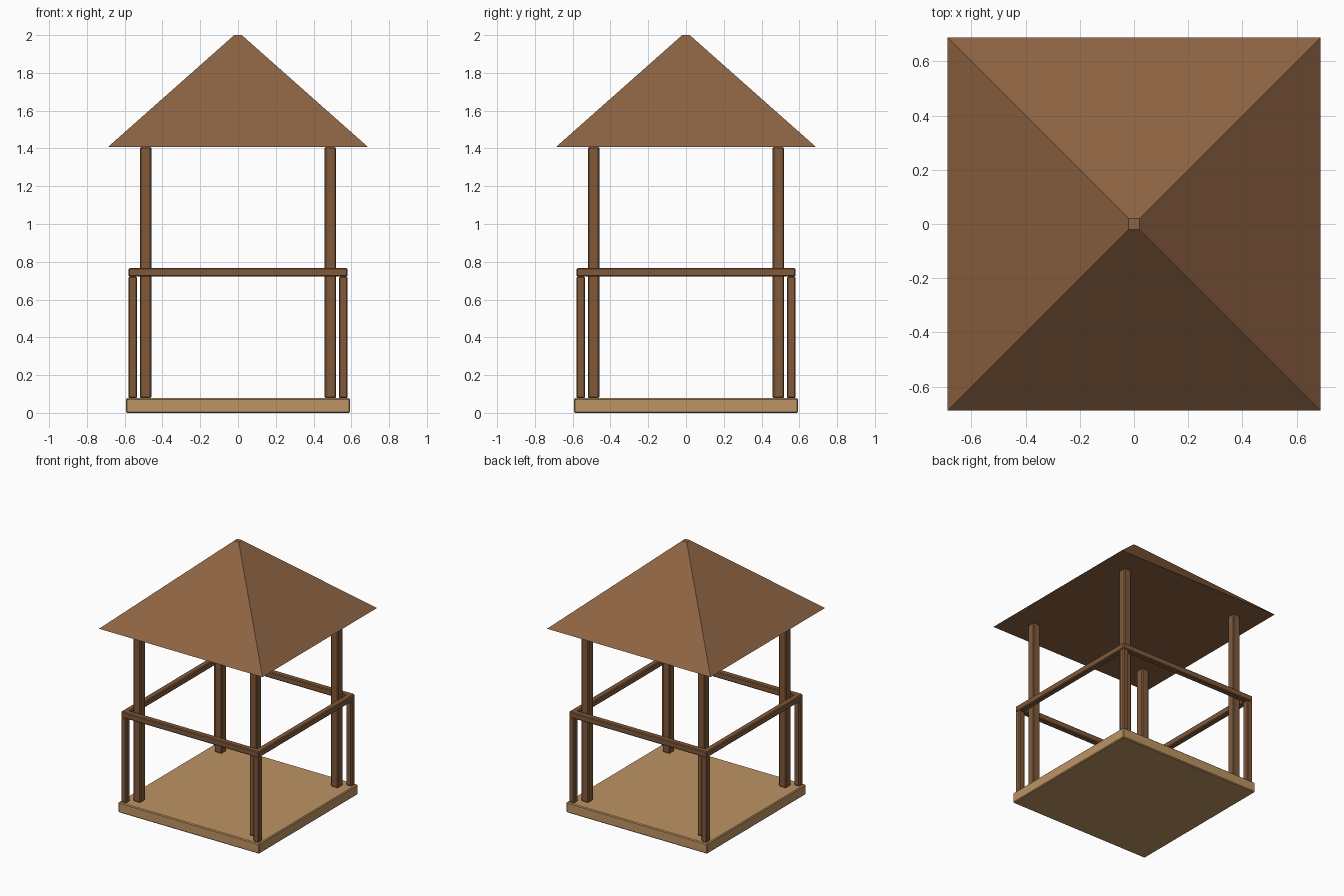
import bpy, bmesh

if "Cube" in bpy.data.objects:
    bpy.data.objects.remove(bpy.data.objects["Cube"])


def material(name, rgb):
    m = bpy.data.materials.new(name)
    m.diffuse_color = (*rgb, 1)
    m.use_nodes = True
    m.node_tree.nodes["Principled BSDF"].inputs["Base Color"].default_value = m.diffuse_color
    return m


FLOOR = material("light_wood", (0.515, 0.296, 0.125))
POST = material("dark_wood", (0.216, 0.102, 0.044))
ROOF = material("roof_brown", (0.27, 0.125, 0.055))


def finish(bm, name, mat, bevel):
    bmesh.ops.recalc_face_normals(bm, faces=bm.faces)
    if bevel:
        bmesh.ops.bevel(bm, geom=bm.edges[:], offset=bevel, segments=1,
                        affect='EDGES', profile=0.5)
    me = bpy.data.meshes.new(name)
    bm.to_mesh(me)
    bm.free()
    me.materials.append(mat)
    ob = bpy.data.objects.new(name, me)
    bpy.context.collection.objects.link(ob)
    return ob


def box(name, centre, size, mat, bevel=0.006):
    bm = bmesh.new()
    bmesh.ops.create_cube(bm, size=1)
    for v in bm.verts:
        v.co = [c + s * k for c, s, k in zip(centre, size, v.co)]
    return finish(bm, name, mat, bevel)


# floor platform
box("floor", (0, 0, 0.039), (1.186, 1.186, 0.078), FLOOR)

# roof posts and railing posts at each corner
for sx in (-1, 1):
    for sy in (-1, 1):
        box("roof_post", (sx * 0.489, sy * 0.489, 0.743),
            (0.06, 0.06, 1.33), POST)
        box("railing_post", (sx * 0.557, sy * 0.557, 0.4),
            (0.046, 0.046, 0.644), POST)

# hand rails on all four sides
for s in (-1, 1):
    box("rail_along_x", (0, s * 0.557, 0.744), (1.16, 0.046, 0.046), POST)
    box("rail_along_y", (s * 0.557, 0, 0.744), (0.046, 1.16, 0.046), POST)

# pyramid roof with a small flat tip
bm = bmesh.new()
bmesh.ops.create_cube(bm, size=2)
for v in bm.verts:
    top = v.co.z > 0
    k = 0.02 if top else 0.688
    v.co = (v.co.x * k, v.co.y * k, 2.0 if top else 1.408)
finish(bm, "roof", ROOF, 0)
